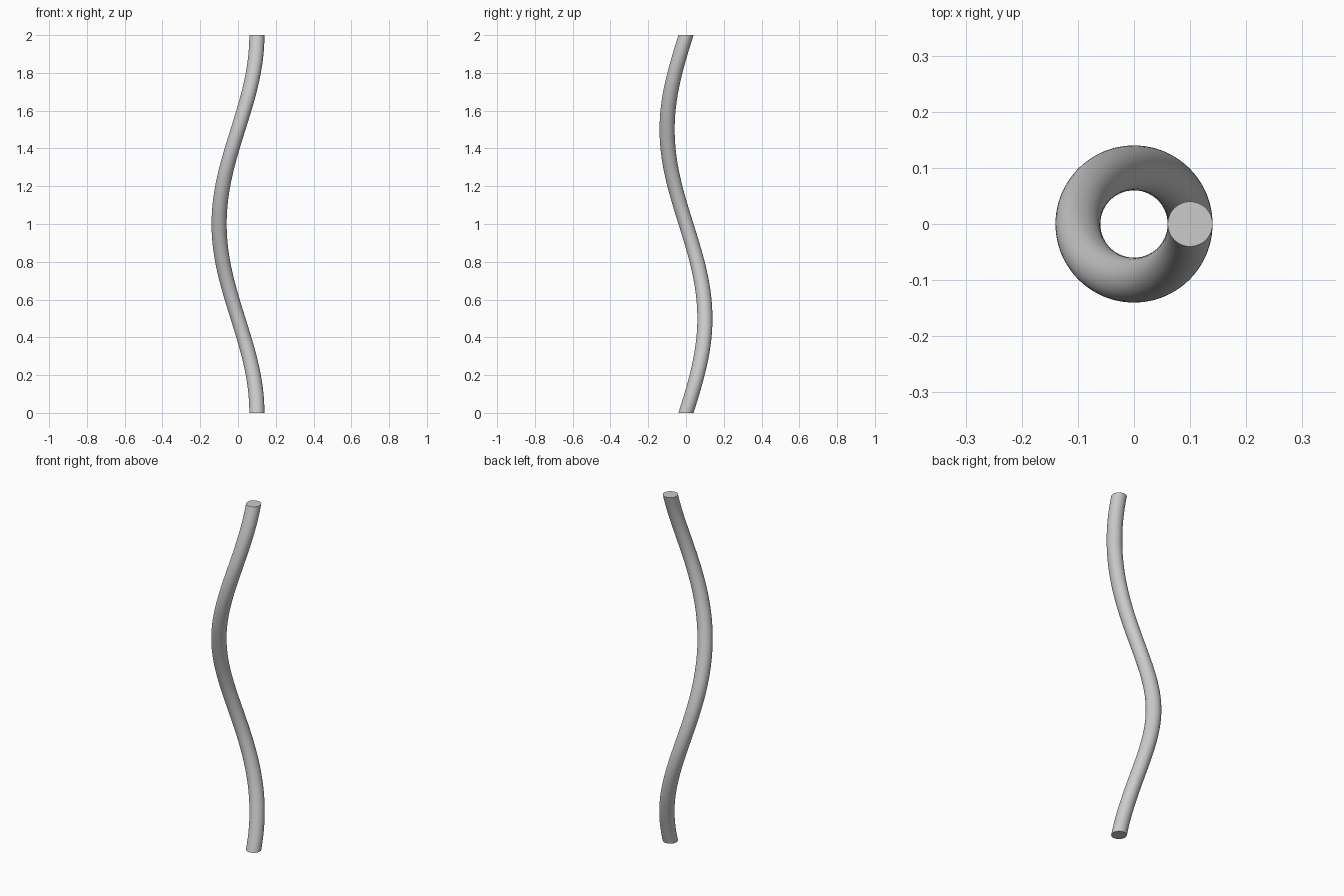
import bpy, bmesh
from math import cos, sin, tau

if "Cube" in bpy.data.objects:
    bpy.data.objects.remove(bpy.data.objects["Cube"])

HEIGHT, ORBIT, RADIUS = 2.0, 0.1, 0.04
SIDES, STEPS = 48, 120

# Twisted rod: a horizontal disc lifted through one full turn about z
bm = bmesh.new()
rings = []
for i in range(STEPS + 1):
    t = i / STEPS
    a = tau * t
    cx, cy = ORBIT * cos(a), ORBIT * sin(a)
    rings.append([bm.verts.new((cx + RADIUS * cos(tau * k / SIDES),
                                cy + RADIUS * sin(tau * k / SIDES),
                                HEIGHT * t)) for k in range(SIDES)])

# Side walls
for low, high in zip(rings, rings[1:]):
    for k in range(SIDES):
        n = (k + 1) % SIDES
        bm.faces.new((low[k], low[n], high[n], high[k]))

# Flat end caps
bm.faces.new(rings[0][::-1])
bm.faces.new(rings[-1])

mesh = bpy.data.meshes.new("twisted_rod")
bm.to_mesh(mesh)
bm.free()
rod = bpy.data.objects.new("twisted_rod", mesh)
bpy.context.collection.objects.link(rod)

# Smooth sides, crisp ends
bpy.context.view_layer.objects.active = rod
rod.select_set(True)
bpy.ops.object.shade_smooth_by_angle()
